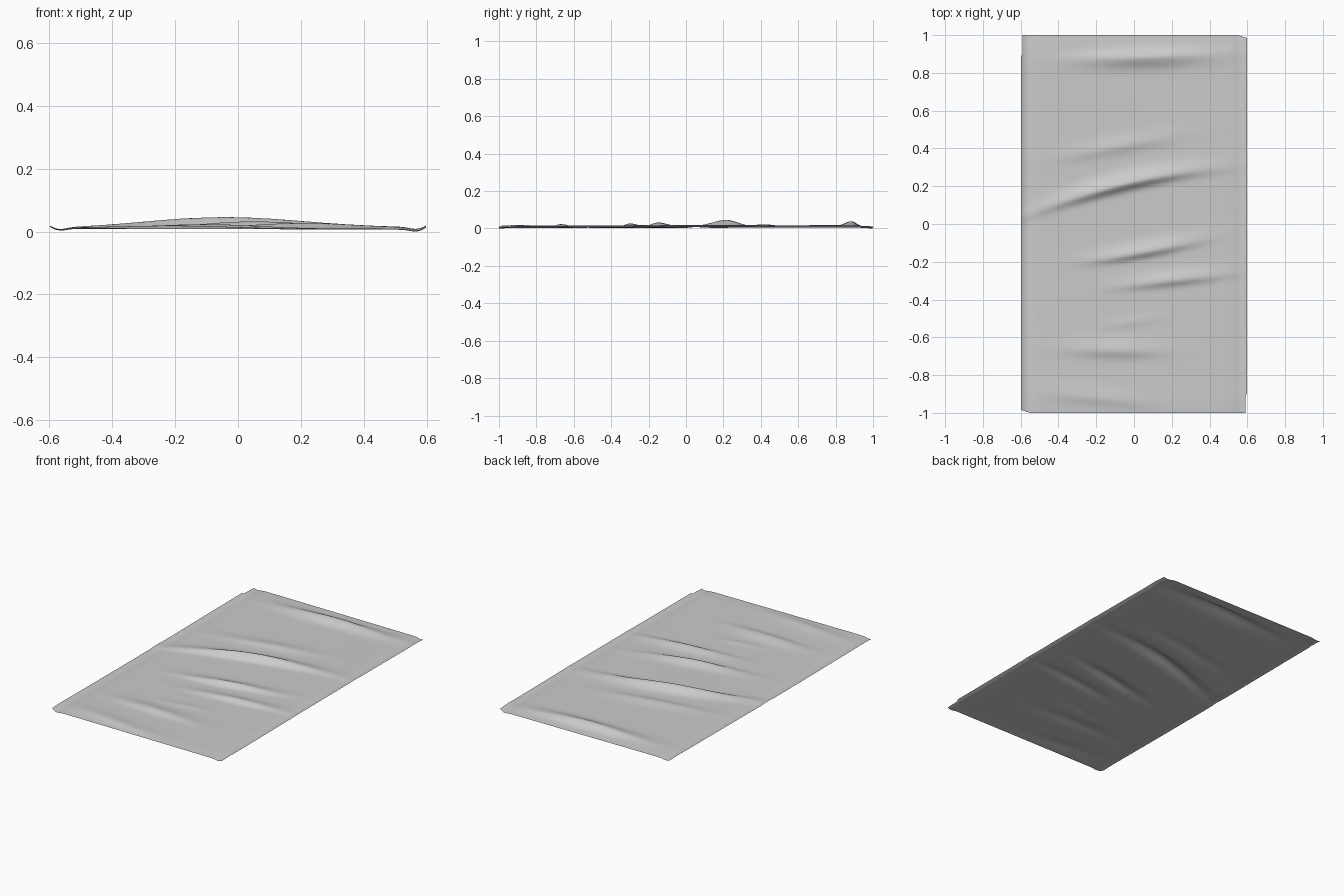
import bpy, bmesh, math

W, L = 0.597, 1.0          # half width and half length
NX, NY = 72, 180

# wrinkles: centre x, centre y, slope, bend, half length, front width, back width, height
FOLDS = [
    (-0.05,  0.21, 0.24, -0.14, 0.36, 0.030, 0.050, 0.034),
    ( 0.05, -0.15, 0.18,  0.08, 0.25, 0.026, 0.045, 0.022),
    ( 0.20, -0.30, 0.11,  0.00, 0.25, 0.026, 0.045, 0.017),
    (-0.08,  0.41, 0.18,  0.00, 0.28, 0.035, 0.050, 0.010),
    ( 0.05,  0.885, 0.03, 0.00, 0.32, 0.050, 0.035, 0.027),
    (-0.10, -0.67, -0.02, 0.00, 0.24, 0.035, 0.055, 0.014),
    (-0.20, -0.92, -0.11, 0.00, 0.25, 0.035, 0.055, 0.008),
    (-0.02, -0.52, 0.15,  0.00, 0.13, 0.025, 0.030, 0.004),
]


def height(x, y):
    z = 0.012 + 0.002 * math.sin(3 * y + 2 * x)
    for cx, cy, slope, bend, half, front, back, h in FOLDS:
        dx = x - cx
        d = y - (cy + slope * dx + bend * dx * dx)
        w = front if d < 0 else back
        z += h * math.exp(-(dx / half) ** 2 - (d / w) ** 2)
    # long sides dip, then curl up at the hem
    a = abs(x)
    z -= 0.006 * math.exp(-((a - 0.565) / 0.03) ** 2)
    z += 0.007 * max(0, (a - 0.565) / 0.032) ** 2
    # short ends settle onto the ground
    z -= 0.003 * max(0, (abs(y) - 0.93) / 0.07)
    return max(z, 0.0)


# cloth sheet
bm = bmesh.new()
bmesh.ops.create_grid(bm, x_segments=NX, y_segments=NY, size=1)
for v in bm.verts:
    x, y = v.co.x * W, v.co.y * L
    # two opposite corners are slightly clipped
    s = 1 if x > 0 else -1
    if x * y > 0:
        cut = max(0, abs(x) - 0.55) / 0.047
        y -= math.copysign(0.015 * cut, y) * max(0, (abs(y) - 0.9) / 0.1)
    elif abs(y) > 0.9:
        x -= s * 0.008 * max(0, abs(x) - 0.55) / 0.047
    v.co = (x, y, height(x, y))
low = min(v.co.z for v in bm.verts)
for v in bm.verts:
    v.co.z -= low
for f in bm.faces:
    f.smooth = True

mesh = bpy.data.meshes.new("cloth_sheet")
bm.to_mesh(mesh)
bm.free()
sheet = bpy.data.objects.new("cloth_sheet", mesh)
bpy.context.collection.objects.link(sheet)

grey = bpy.data.materials.new("light grey cloth")
grey.diffuse_color = (0.6, 0.6, 0.6, 1)
mesh.materials.append(grey)
